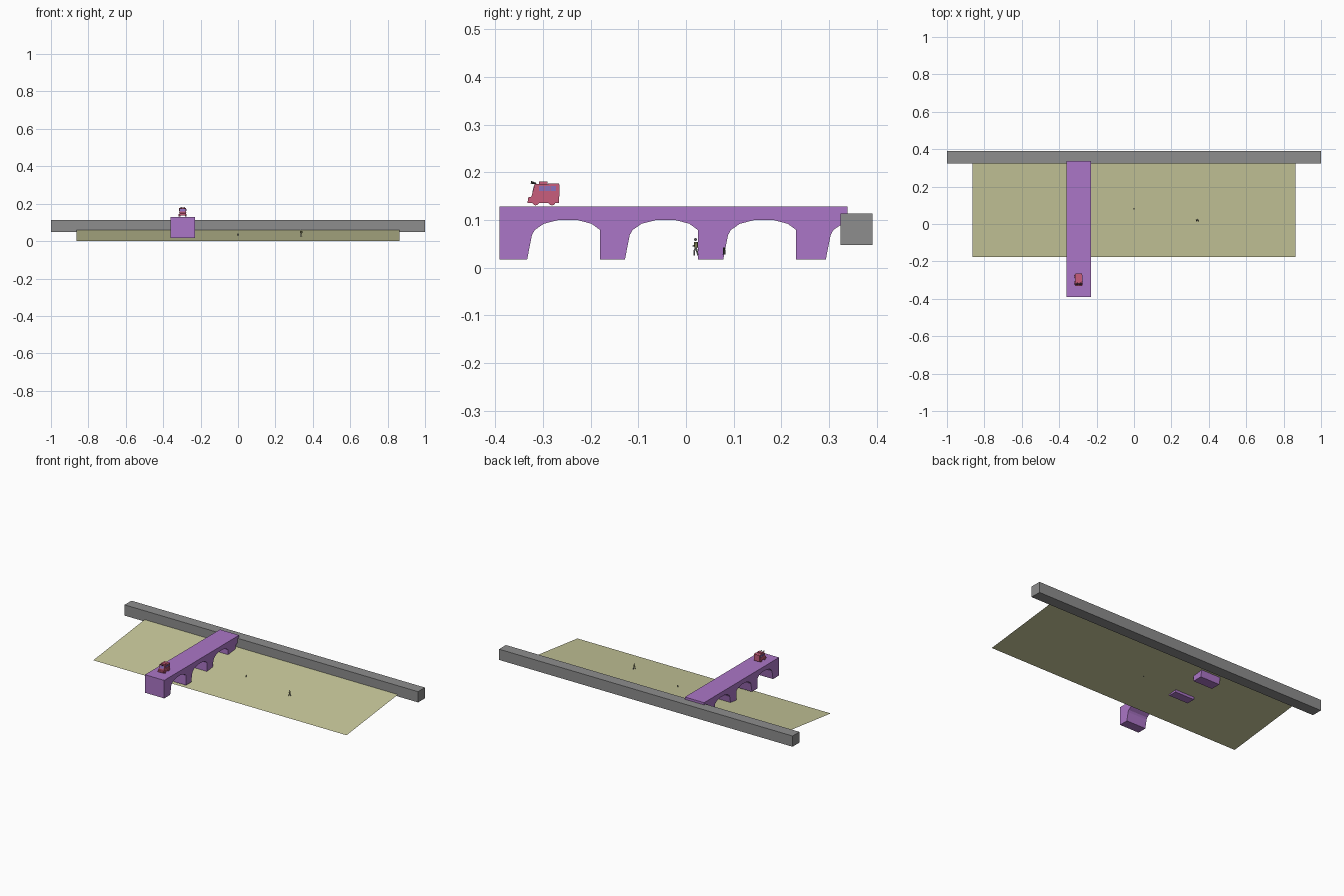
import bpy, bmesh, math
from mathutils import Vector

if "Cube" in bpy.data.objects:
    bpy.data.objects.remove(bpy.data.objects["Cube"])


def material(name, rgb):
    m = bpy.data.materials.new(name)
    m.diffuse_color = (*rgb, 1)
    m.use_nodes = True
    m.node_tree.nodes["Principled BSDF"].inputs["Base Color"].default_value = m.diffuse_color
    return m


GREY = material("stone grey", (0.27, 0.27, 0.27))
PURPLE = material("bridge purple", (0.41, 0.18, 0.57))
KHAKI = material("field khaki", (0.58, 0.58, 0.33))
PINK = material("truck pink", (0.58, 0.11, 0.20))
VIOLET = material("window violet", (0.26, 0.16, 0.50))
DARK = material("dark grey", (0.05, 0.05, 0.045))
OLIVE = material("olive cloth", (0.36, 0.36, 0.16))
PALE = material("pale grey", (0.38, 0.38, 0.38))


def finish(name, bm, mat):
    bmesh.ops.recalc_face_normals(bm, faces=bm.faces)
    me = bpy.data.meshes.new(name)
    bm.to_mesh(me)
    bm.free()
    me.materials.append(mat)
    ob = bpy.data.objects.new(name, me)
    bpy.context.collection.objects.link(ob)
    return ob


def box(name, x, y, z, mat):
    bm = bmesh.new()
    bmesh.ops.create_cube(bm, size=1)
    for v in bm.verts:
        v.co = [r[0] + (c + 0.5) * (r[1] - r[0]) for c, r in zip(v.co, (x, y, z))]
    return finish(name, bm, mat)


def extrude_x(name, profile, x0, x1, mat):
    """Extrude a closed (y, z) outline along x."""
    bm = bmesh.new()
    face = bm.faces.new([bm.verts.new((x0, y, z)) for y, z in profile])
    ext = bmesh.ops.extrude_face_region(bm, geom=[face])["geom"]
    for v in ext:
        if isinstance(v, bmesh.types.BMVert):
            v.co.x = x1
    return finish(name, bm, mat)


def rod(name, a, b, r0, r1, mat, sides=6):
    """Tapered limb between two points."""
    a, b = Vector(a), Vector(b)
    bm = bmesh.new()
    bmesh.ops.create_cone(bm, cap_ends=True, segments=sides, radius1=r0, radius2=r1, depth=(b - a).length)
    rot = (b - a).to_track_quat('Z', 'Y')
    for v in bm.verts:
        v.co = rot @ v.co + (a + b) / 2
    return finish(name, bm, mat)


def ball(name, centre, r, mat):
    bm = bmesh.new()
    bmesh.ops.create_icosphere(bm, subdivisions=1, radius=r)
    bmesh.ops.translate(bm, verts=bm.verts, vec=centre)
    return finish(name, bm, mat)


# Sloping field, a single sheet rising to the back wall
bm = bmesh.new()
bm.faces.new([bm.verts.new(p) for p in ((-0.863, -0.176, 0), (0.863, -0.176, 0),
                                        (0.863, 0.327, 0.06), (-0.863, 0.327, 0.06))])
finish("sloping_field", bm, KHAKI)

# Long wall at the back
box("back_wall", (-1, 1), (0.324, 0.391), (0.048, 0.114), GREY)

# Arched bridge: repeat one arch outline, the last arch is cut off
arch = [(0, 0.017), (0.010, 0.068), (0.016, 0.079), (0.035, 0.092), (0.066, 0.100),
        (0.105, 0.100), (0.135, 0.092), (0.153, 0.079), (0.153, 0.017)]
outline = [(-0.391, 0.128), (-0.391, 0.017)]
for start in (-0.333, -0.128, 0.078):
    outline += [(start + y, z) for y, z in arch]
outline += [(0.293 + y, z) for y, z in arch[:4]] + [(0.338, 0.095), (0.338, 0.128)]
extrude_x("arched_bridge", outline, -0.36, -0.229, PURPLE)

# Truck body with a short bonnet and sloping windscreen
CX = -0.296
extrude_x("truck_body", [(-0.331, 0.136), (-0.266, 0.136), (-0.265, 0.174), (-0.317, 0.175),
                         (-0.324, 0.149), (-0.331, 0.147)], CX - 0.018, CX + 0.018, PINK)
box("truck_roof_box", (CX - 0.013, CX + 0.013), (-0.308, -0.290), (0.174, 0.181), PINK)
box("roof_rail", (CX - 0.019, CX + 0.019), (-0.289, -0.266), (0.173, 0.176), PINK)
box("front_bumper", (CX - 0.020, CX + 0.020), (-0.332, -0.328), (0.136, 0.140), PINK)
for s, side in ((-1, "left"), (1, "right")):
    x = sorted((CX + s * 0.0175, CX + s * 0.0195))
    for i in range(3):
        y = -0.308 + i * 0.0125
        box(f"{side}_window_{i}", x, (y, y + 0.011), (0.161, 0.171), VIOLET)
    box(f"{side}_trim", x, (-0.305, -0.272), (0.153, 0.156), PINK)
    for y in (-0.315, -0.281):
        rod(f"{side}_wheel", (CX + s * 0.012, y, 0.138), (CX + s * 0.021, y, 0.138), 0.0075, 0.0075, PINK, 12)
    # Small horns above the windscreen
    rod(f"{side}_horn", (CX + s * 0.008, -0.314, 0.176), (CX + s * 0.008, -0.325, 0.179), 0.0015, 0.003, DARK)
# Windscreen plate lying on the slope
extrude_x("windscreen", [(-0.3225, 0.157), (-0.3185, 0.172), (-0.3175, 0.172), (-0.3215, 0.157)],
          CX - 0.014, CX + 0.014, VIOLET)

# Small running figure on the field
px, py = 0.338, 0.021
rod("torso", (px, py, 0.041), (px, py, 0.054), 0.0035, 0.0045, OLIVE)
ball("head", (px, py - 0.001, 0.059), 0.0035, PALE)
for s, side in ((-1, "left"), (1, "right")):
    hip, knee = (px + s * 0.002, py, 0.042), (px + s * 0.003, py - 0.001 + s * 0.003, 0.034)
    rod(f"{side}_thigh", hip, knee, 0.0022, 0.0018, PALE)
    rod(f"{side}_shin", knee, (px + s * 0.003, py + s * 0.004, 0.026), 0.0018, 0.0014, PALE)
    elbow = (px + s * 0.006, py - s * 0.003, 0.047)
    rod(f"{side}_upper_arm", (px + s * 0.004, py, 0.053), elbow, 0.0016, 0.0013, OLIVE)
    rod(f"{side}_forearm", elbow, (px + s * 0.006, py - 0.007, 0.045), 0.0013, 0.001, DARK)

# Tiny post in the middle of the field
rod("field_post", (0, 0.080, 0.028), (0, 0.080, 0.042), 0.003, 0.002, DARK)
